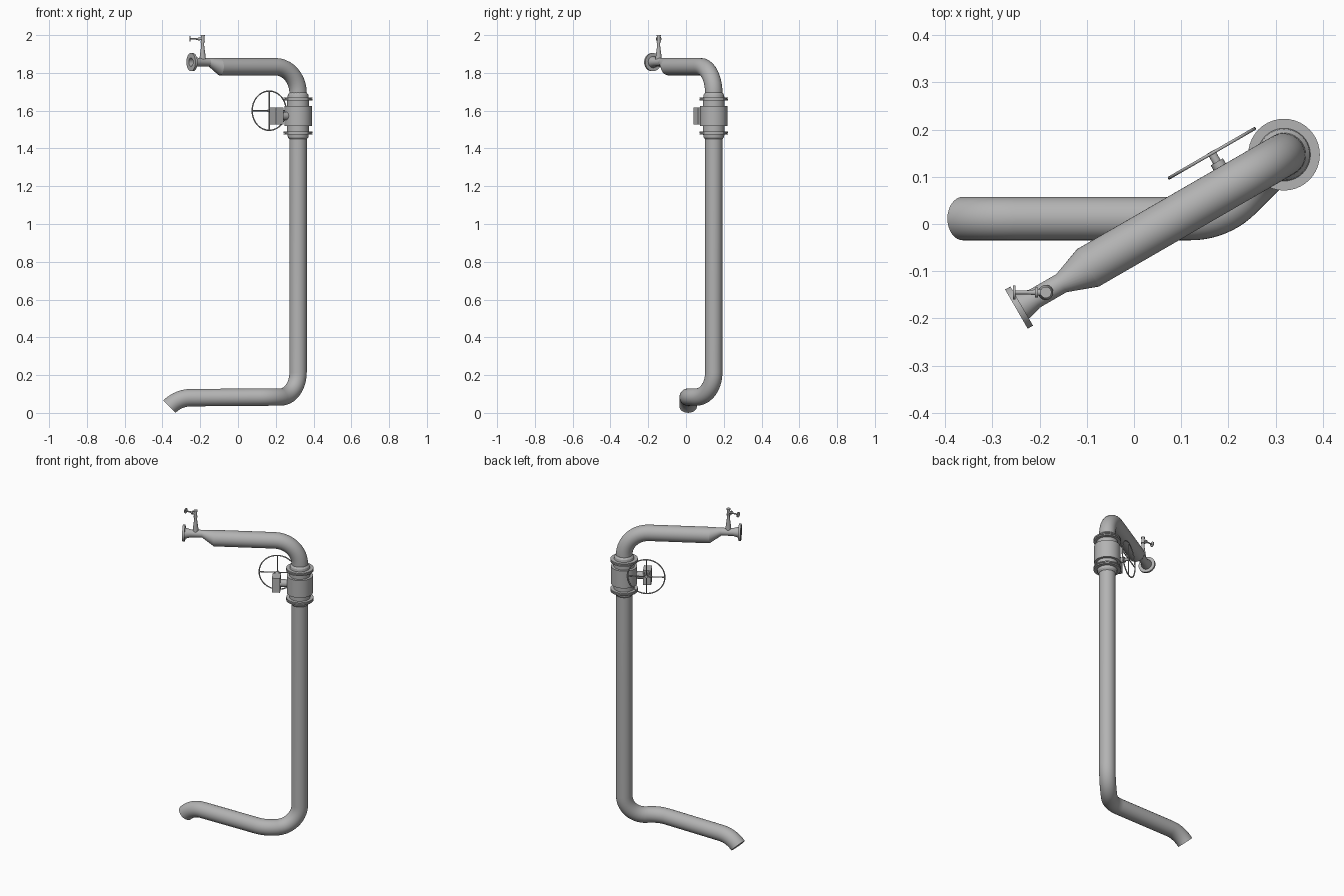
import bpy, bmesh, math
from mathutils import Vector, Matrix

if "Cube" in bpy.data.objects:
    bpy.data.objects.remove(bpy.data.objects["Cube"], do_unlink=True)

steel = bpy.data.materials.new("grey_steel")
steel.use_nodes = True
steel.diffuse_color = (0.45, 0.45, 0.45, 1)
steel.node_tree.nodes["Principled BSDF"].inputs["Base Color"].default_value = (0.45, 0.45, 0.45, 1)

UP = Vector((0, 0, 1))
WEST = Vector((-1, 0, 0))
RISER = Vector((0.318, 0.147, 0))
OUT = Vector((-math.cos(math.radians(30)), -0.5, 0))   # run of the upper pipe
SIDE = Vector((-0.5, math.cos(math.radians(30)), 0))   # towards the handwheel


def finish(name, bm):
    bmesh.ops.recalc_face_normals(bm, faces=bm.faces)
    mesh = bpy.data.meshes.new(name)
    bm.to_mesh(mesh)
    bm.free()
    mesh.materials.append(steel)
    obj = bpy.data.objects.new(name, mesh)
    bpy.context.collection.objects.link(obj)
    bpy.ops.object.select_all(action='DESELECT')
    obj.select_set(True)
    bpy.context.view_layer.objects.active = obj
    bpy.ops.object.shade_smooth_by_angle(angle=math.radians(30))
    return obj


def loft(name, rings, sides=32):
    """Skin a capped tube through rings of (centre, axis, radius)."""
    bm = bmesh.new()
    axis = rings[0][1].normalized()
    ref = axis.orthogonal().normalized()
    loops = []
    for centre, direction, radius in rings:
        direction = direction.normalized()
        ref = axis.rotation_difference(direction) @ ref
        axis = direction
        other = axis.cross(ref)
        turn = [math.tau * i / sides for i in range(sides)]
        loops.append([bm.verts.new(centre + radius * (math.cos(t) * ref + math.sin(t) * other))
                      for t in turn])
    for a, b in zip(loops, loops[1:]):
        for i in range(sides):
            j = (i + 1) % sides
            bm.faces.new((a[i], a[j], b[j], b[i]))
    bm.faces.new(loops[0])
    bm.faces.new(loops[-1])
    return finish(name, bm)


def lathe(name, origin, axis, profile, sides=32):
    """Turned part: profile holds (distance along axis, radius)."""
    return loft(name, [(origin + axis * d, axis, r) for d, r in profile], sides)


def pipe(name, corners, radius, steps=10):
    """Pipe through corners of (point, bend radius), with rounded elbows."""
    points = [corners[0][0]]
    tangents = [corners[1][0] - corners[0][0]]
    for k in range(1, len(corners) - 1):
        corner, bend = corners[k]
        d0 = (corner - corners[k - 1][0]).normalized()
        d1 = (corners[k + 1][0] - corner).normalized()
        angle = d0.angle(d1)
        start = corner - d0 * bend * math.tan(angle / 2)
        inward = (d1 - d0 * d0.dot(d1)).normalized()
        for s in range(steps + 1):
            t = angle * s / steps
            points.append(start + bend * (math.sin(t) * d0 + (1 - math.cos(t)) * inward))
            tangents.append(math.cos(t) * d0 + math.sin(t) * inward)
    points.append(corners[-1][0])
    tangents.append(corners[-1][0] - corners[-2][0])
    return loft(name, [(p, t, radius) for p, t in zip(points, tangents)])


# Lower pipe: riser, swing elbow, ground run and down-turned outlet
tip = Vector((-0.316, 0.0115, 0.08))
pipe("lower_pipe", [
    (RISER + UP * 1.46, 0),
    (RISER + UP * 0.084, 0.13),
    (Vector((0.182, 0.0115, 0.084)), 0.15),
    (tip, 0.16),
    (tip + Vector((-0.047, 0, -0.047)), 0)], 0.046)

# Upper pipe with its elbow
TOP = 1.833
pipe("upper_pipe", [
    (RISER + UP * 1.66, 0),
    (RISER + UP * TOP, 0.14),
    (RISER + UP * TOP + OUT * 0.48, 0)], 0.046)

# Eccentric reducer, flat along the top
SMALL = TOP + 0.046 - 0.022
loft("reducer", [
    (RISER + OUT * 0.48 + UP * TOP, OUT, 0.046),
    (RISER + OUT * 0.545 + UP * SMALL, OUT, 0.022)])

# Small branch with a flared neck and a bored flange
lathe("outlet_flange", RISER + UP * SMALL, OUT, [
    (0.54, 0.022), (0.61, 0.022), (0.638, 0.03), (0.642, 0.03), (0.642, 0.048),
    (0.655, 0.048), (0.655, 0.022), (0.62, 0.022)])

# Main valve body, symmetric about its middle
half = [(0.0, 0.073), (0.053, 0.073), (0.053, 0.058), (0.082, 0.058), (0.082, 0.076),
        (0.089, 0.076), (0.089, 0.07), (0.092, 0.07), (0.092, 0.076), (0.099, 0.076),
        (0.099, 0.056), (0.113, 0.054), (0.123, 0.046)]
profile = [(-d, r) for d, r in reversed(half[1:])] + half[1:]
VALVE = RISER + UP * 1.572
lathe("valve_body", VALVE, UP, profile, 40)

# Gearbox on the side of the valve
lathe("gearbox_stub", VALVE, OUT, [(0.06, 0.022), (0.115, 0.022)], 24)
box = bmesh.new()
frame = Matrix((OUT, SIDE, UP)).transposed().to_4x4()
bmesh.ops.create_cube(box, size=1, matrix=Matrix.Translation(VALVE + OUT * 0.131) @ frame
                      @ Matrix.Diagonal((0.046, 0.07, 0.088, 1)))
finish("gearbox", box)

# Handwheel with shaft, hub, rim and four spokes
hub = VALVE + OUT * 0.131 + UP * 0.028
lathe("handwheel_shaft", hub, SIDE, [
    (0.03, 0.015), (0.058, 0.015), (0.058, 0.009), (0.083, 0.009)], 20)
wheel = hub + SIDE * 0.079
bpy.ops.mesh.primitive_torus_add(
    major_radius=0.104, minor_radius=0.0035, major_segments=48, minor_segments=10,
    location=wheel, rotation=SIDE.to_track_quat('Z', 'Y').to_euler())
rim = bpy.context.object
rim.name = "handwheel_rim"
rim.data.materials.append(steel)
bpy.ops.object.shade_smooth()
for k, direction in enumerate((OUT, -OUT, UP, -UP)):
    lathe("handwheel_spoke_%d" % (k + 1), wheel, direction, [(0, 0.0032), (0.104, 0.0032)], 10)

# Small vent valve standing on the branch
vent = Vector((-0.187, -0.145, 0))
lathe("vent_stem", vent, UP, [
    (1.86, 0.016), (1.885, 0.016), (1.945, 0.008), (1.96, 0.008), (1.96, 0.012),
    (1.966, 0.012), (1.966, 0.009), (1.994, 0.009), (1.994, 0.012), (2.0, 0.012)], 20)
lathe("vent_handle", vent + UP * 1.98, WEST, [
    (0, 0.007), (0.017, 0.007), (0.017, 0.011), (0.023, 0.011), (0.023, 0.006),
    (0.04, 0.004), (0.064, 0.004), (0.064, 0.015), (0.069, 0.015)], 20)
